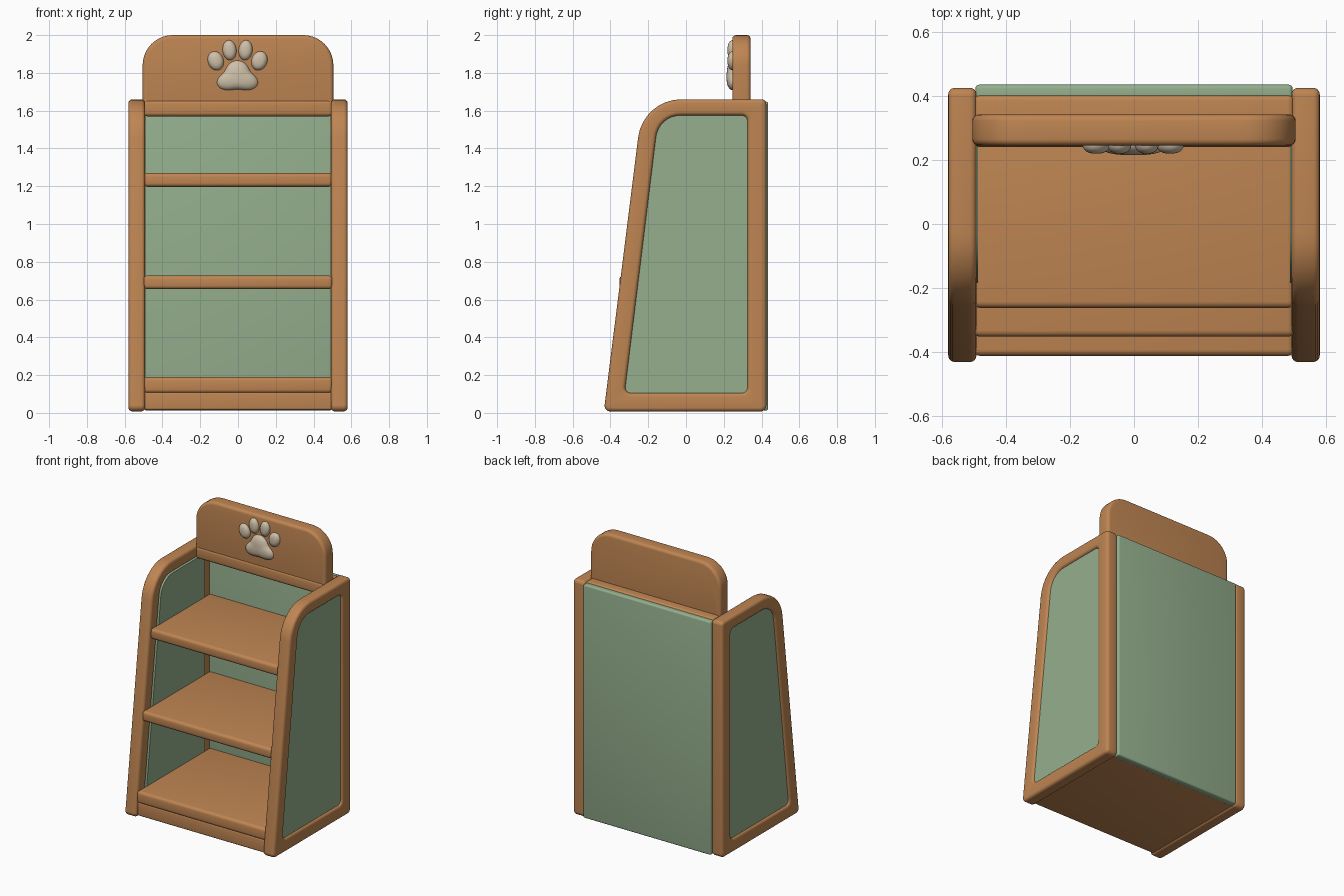
import bpy, bmesh, math
from mathutils import Vector

if "Cube" in bpy.data.objects:
    bpy.data.objects.remove(bpy.data.objects["Cube"])


def material(name, rgb):
    m = bpy.data.materials.new(name)
    m.diffuse_color = (*rgb, 1)
    m.use_nodes = True
    m.node_tree.nodes["Principled BSDF"].inputs["Base Color"].default_value = m.diffuse_color
    return m


WOOD = material("warm wood", (0.52, 0.235, 0.085))
GREEN = material("sage green", (0.30, 0.43, 0.27))
CREAM = material("cream", (0.62, 0.52, 0.39))


def finish(bm, name, mat, bevel=0.0):
    """Round the sharp edges, then make a smooth-shaded object."""
    bmesh.ops.recalc_face_normals(bm, faces=bm.faces)
    if bevel:
        sharp = [e for e in bm.edges if e.calc_face_angle(0) > math.radians(40)]
        bmesh.ops.bevel(bm, geom=sharp, offset=bevel, segments=4, profile=0.5,
                        affect='EDGES', clamp_overlap=False)
    me = bpy.data.meshes.new(name)
    bm.to_mesh(me)
    bm.free()
    ob = bpy.data.objects.new(name, me)
    bpy.context.collection.objects.link(ob)
    me.materials.append(mat)
    bpy.ops.object.select_all(action='DESELECT')
    ob.select_set(True)
    bpy.context.view_layer.objects.active = ob
    bpy.ops.object.shade_smooth_by_angle(angle=math.radians(40))
    return ob


def rounded(corners, seg=8):
    """Polygon from (u, v, radius) corners with arcs at each corner."""
    pts, n = [], len(corners)
    for i in range(n):
        p = Vector(corners[i][:2])
        a = (Vector(corners[i - 1][:2]) - p).normalized()
        b = (Vector(corners[(i + 1) % n][:2]) - p).normalized()
        r, half = corners[i][2], a.angle(b) / 2
        c = p + (a + b).normalized() * (r / math.sin(half))
        start = p + a * (r / math.tan(half)) - c
        end = p + b * (r / math.tan(half)) - c
        for k in range(seg + 1):
            t = k / seg
            w = start.angle(end)
            pts.append(c + (start * math.sin((1 - t) * w) + end * math.sin(t * w)) / math.sin(w))
    return pts


def plate(name, mat, outer, lo, hi, place, bevel=0.0, hole=None):
    """Extrude an outline from lo to hi, with an optional matching hole."""
    bm = bmesh.new()

    def ring(pts, d):
        return [bm.verts.new(place(p[0], p[1], d)) for p in pts]

    def bridge(a, b):
        for i in range(len(a)):
            j = (i + 1) % len(a)
            bm.faces.new((a[i], a[j], b[j], b[i]))

    o0, o1 = ring(outer, lo), ring(outer, hi)
    bridge(o0, o1)
    if hole:
        h0, h1 = ring(hole, lo), ring(hole, hi)
        bridge(h0, h1)
        bridge(o0, h0)
        bridge(o1, h1)
    else:
        bm.faces.new(o0)
        bm.faces.new(o1)
    return finish(bm, name, mat, bevel)


def box(name, mat, lo, hi, bevel):
    bm = bmesh.new()
    bmesh.ops.create_cube(bm, size=1)
    for v in bm.verts:
        v.co = [(lo[i] + hi[i]) / 2 + v.co[i] * (hi[i] - lo[i]) for i in range(3)]
    return finish(bm, name, mat, bevel)


# Side frames with inset green panels
frame_out = rounded([(-0.435, 0.008, 0.03), (0.425, 0.008, 0.03),
                     (0.425, 1.66, 0.025), (-0.228, 1.66, 0.23)])
frame_in = rounded([(-0.325, 0.105, 0.03), (0.325, 0.105, 0.03),
                    (0.325, 1.575, 0.03), (-0.145, 1.575, 0.13)])
for side, s in (("left", -1), ("right", 1)):
    def to_side(u, v, d, s=s):
        return (s * d, u, v)
    plate(side + "_side_frame", WOOD, frame_out, 0.492, 0.58, to_side, 0.02, frame_in)
    plate(side + "_side_panel", GREEN, frame_in, 0.487, 0.567, to_side)

# Back panel, base and top rail
box("back_panel", GREEN, (-0.495, 0.385, 0.012), (0.495, 0.435, 1.648), 0.012)
box("base", WOOD, (-0.5, -0.405, 0.015), (0.5, 0.41, 0.112), 0.012)
box("top_rail", WOOD, (-0.5, 0.24, 1.57), (0.5, 0.405, 1.657), 0.02)

# Shelves, each deeper than the one above
for name, front, z0, z1 in (("lower_shelf", -0.412, 0.105, 0.19),
                            ("middle_shelf", -0.352, 0.655, 0.727),
                            ("upper_shelf", -0.262, 1.197, 1.27)):
    box(name, WOOD, (-0.5, front, z0), (0.5, 0.4, z1), 0.02)


# Header board
def to_front(u, v, d):
    return (u, d, v)


header = rounded([(-0.505, 1.6, 0.03), (0.505, 1.6, 0.03),
                  (0.505, 2.0, 0.16), (-0.505, 2.0, 0.16)], 10)
plate("header_board", WOOD, header, 0.245, 0.342, to_front, 0.02)


# Paw ornament: three-lobed domed pad and four toes
def dome(name, cx, cz, radius, depth, n=48):
    bm = bmesh.new()
    prev = None
    for k in range(7):
        t = k / 7 * math.pi / 2
        scale = math.cos(t) ** 0.7
        ring = []
        for i in range(n):
            a = 2 * math.pi * i / n
            x, z = radius(a)
            ring.append(bm.verts.new((cx + x * scale, 0.25 - depth * math.sin(t), cz + z * scale)))
        if prev:
            for i in range(n):
                j = (i + 1) % n
                bm.faces.new((prev[i], prev[j], ring[j], ring[i]))
        else:
            bm.faces.new(ring)
        prev = ring
    tip = bm.verts.new((cx, 0.25 - depth, cz))
    for i in range(n):
        bm.faces.new((prev[i], prev[(i + 1) % n], tip))
    return finish(bm, name, CREAM)


def pad_outline(a):
    r = 0.091 + 0.017 * math.cos(3 * (a - math.pi / 2))
    return 1.1 * r * math.cos(a), 0.85 * r * math.sin(a)


dome("paw_pad", -0.003, 1.775, pad_outline, 0.035)
for name, x, z, rx, rz, tilt in (("outer_left", -0.118, 1.864, 0.042, 0.052, 0.35),
                                 ("inner_left", -0.045, 1.92, 0.037, 0.054, 0.1),
                                 ("inner_right", 0.04, 1.92, 0.037, 0.054, -0.1),
                                 ("outer_right", 0.113, 1.864, 0.042, 0.052, -0.35)):
    def toe_outline(a, rx=rx, rz=rz, c=math.cos(tilt), s=math.sin(tilt)):
        u, v = rx * math.cos(a), rz * math.sin(a)
        return u * c - v * s, u * s + v * c
    dome("paw_toe_" + name, x, z, toe_outline, 0.03, 32)
